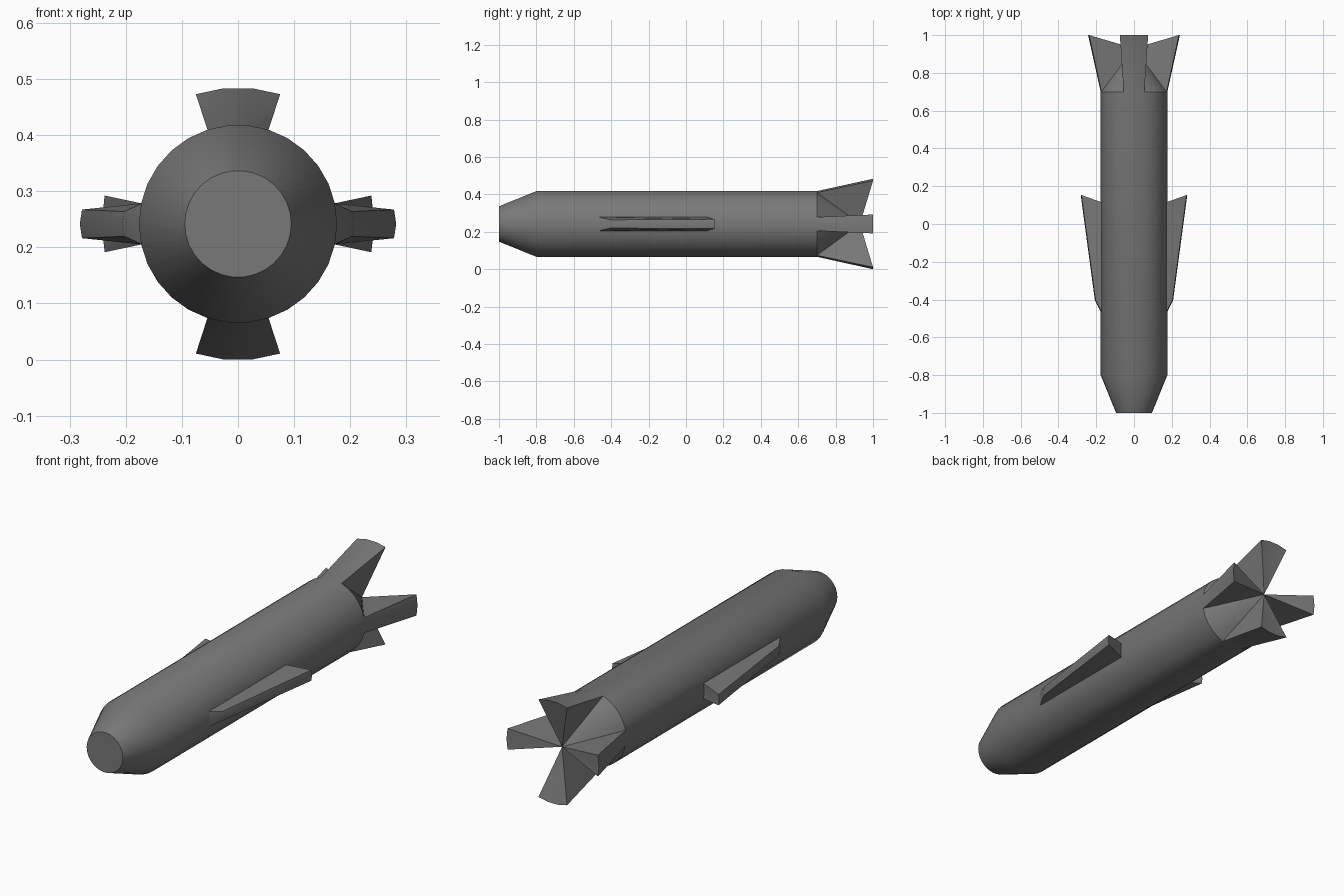
import bpy, bmesh
from math import sin, cos, radians

if "Cube" in bpy.data.objects:
    bpy.data.objects.remove(bpy.data.objects["Cube"])

N, STEP, CZ = 30, 12, 0.2417   # sides, degrees per side, axis height

dark = bpy.data.materials.new("dark_grey")
dark.diffuse_color = (0.19, 0.19, 0.19, 1)
dark.use_nodes = True
dark.node_tree.nodes["Principled BSDF"].inputs["Base Color"].default_value = dark.diffuse_color


def finish(bm, name):
    bmesh.ops.recalc_face_normals(bm, faces=bm.faces)
    me = bpy.data.meshes.new(name)
    bm.to_mesh(me)
    bm.free()
    me.materials.append(dark)
    ob = bpy.data.objects.new(name, me)
    bpy.context.collection.objects.link(ob)
    bpy.ops.object.select_all(action='DESELECT')
    ob.select_set(True)
    bpy.context.view_layer.objects.active = ob
    bpy.ops.object.shade_smooth_by_angle(angle=radians(30))
    return ob


def point(r, y, deg):
    a = radians(deg)   # measured from straight up
    return (r * sin(a), y, CZ + r * cos(a))


# Body: nose taper and tube, with tail fins grown from the rear rim
bm = bmesh.new()
rings = [[bm.verts.new(point(r, y, 6 + STEP * i)) for i in range(N)]
         for r, y in [(0.095, -1), (0.1765, -0.8), (0.1765, 0.7)]]
bm.faces.new(rings[0])
for a, b in zip(rings, rings[1:]):
    for i in range(N):
        j = (i + 1) % N
        bm.faces.new((a[i], a[j], b[j], b[i]))

# Tail: recessed apex, cone panels between the flared fins
rim = rings[2]
apex = bm.verts.new((0, 0.93, CZ))
fins = [(-2, 3), (6, 2), (13, 3), (21, 2)]   # first rim vertex, segments
fin_segments = set()
for start, count in fins:
    ids = [(start + k) % N for k in range(count + 1)]
    tips = [bm.verts.new(point(0.243, 1, 6 + STEP * i)) for i in ids]
    for k in range(count):
        fin_segments.add(ids[k])
        bm.faces.new((rim[ids[k]], rim[ids[k + 1]], tips[k + 1], tips[k]))
        bm.faces.new((tips[k], tips[k + 1], apex))
    for k in (0, -1):
        bm.faces.new((rim[ids[k]], tips[k], apex))
for i in range(N):
    if i not in fin_segments:
        bm.faces.new((rim[i], rim[(i + 1) % N], apex))
finish(bm, "body_and_tail_fins")

# Side wings: (x at edge, x at middle, y, half height) for each corner row
rows = [(0.171, 0.175, -0.467, 0.0366), (0.203, 0.207, -0.405, 0.022),
        (0.278, 0.282, 0.153, 0.0255), (0.171, 0.175, 0.115, 0.0366)]
for side, name in ((1, "right_wing"), (-1, "left_wing")):
    bm = bmesh.new()
    v = [[bm.verts.new((side * x, y, CZ + dz))
          for x, dz in ((xe, -h), (xm, 0), (xe, h))] for xe, xm, y, h in rows]
    for i in range(4):
        a, b = v[i], v[(i + 1) % 4]
        for k in range(2):
            bm.faces.new((a[k], a[k + 1], b[k + 1], b[k]))
    for k in (0, 2):
        bm.faces.new([row[k] for row in v])
    finish(bm, name)
